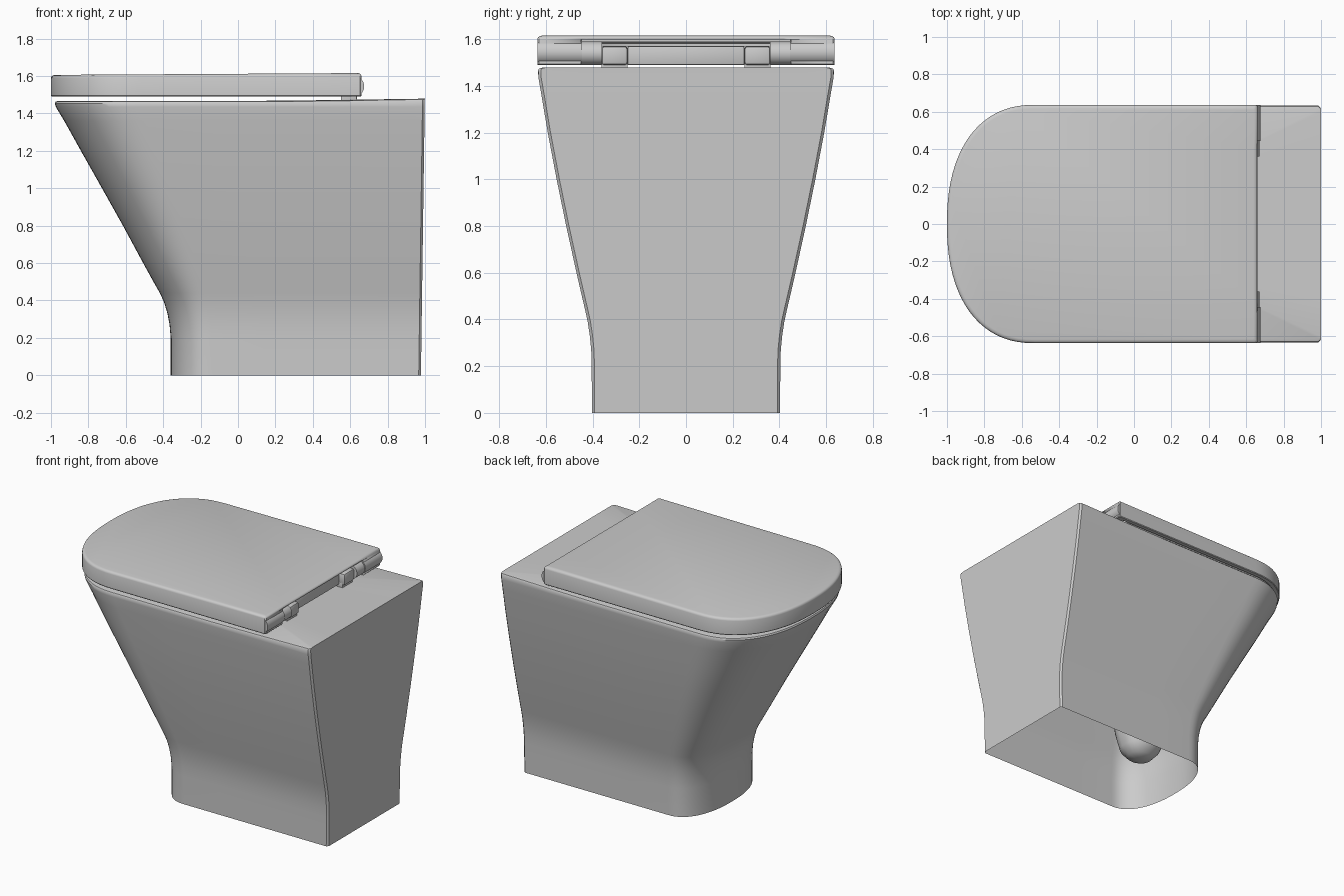
import bpy, bmesh, math
from mathutils import Vector

if "Cube" in bpy.data.objects:
    bpy.data.objects.remove(bpy.data.objects["Cube"])

P = 2 / 2.3  # superellipse power of the rounded nose


def d_ring(z, front, back, hw, a, c=0.012):
    """D-shaped outline: flat back at +x, rounded nose at -x."""
    fx = front + a
    half = [(back, -hw * 0.33), (back, -hw * 0.66), (back, -hw + c), (back - c, -hw)]
    half += [(back + (fx - back) * t, -hw) for t in (0.25, 0.5, 0.75)]
    for i in range(21):
        t = math.pi / 2 * i / 20
        half.append((fx - a * math.sin(t) ** P, -hw * max(math.cos(t), 0) ** P if i < 20 else 0))
    pts = half + [(x, -y) for x, y in reversed(half[:-1])]
    return [Vector((x, y, z)) for x, y in pts]


def oval_ring(guide, z, cx, rx, ry):
    """Oval whose points line up radially with a guide ring."""
    out = []
    for p in guide:
        t = math.atan2(p.y, p.x - cx)
        r = 1 / math.hypot(math.cos(t) / rx, math.sin(t) / ry)
        out.append(Vector((cx + r * math.cos(t), r * math.sin(t), z)))
    return out


def finish(name, bm, angle=35):
    me = bpy.data.meshes.new(name)
    bm.to_mesh(me)
    bm.free()
    ob = bpy.data.objects.new(name, me)
    bpy.context.collection.objects.link(ob)
    bpy.ops.object.select_all(action='DESELECT')
    ob.select_set(True)
    bpy.context.view_layer.objects.active = ob
    bpy.ops.object.shade_smooth_by_angle(angle=math.radians(angle))
    return ob


def loft(name, rings, start_cap=False, end_cap=False, closed=False):
    bm = bmesh.new()
    vr = [[bm.verts.new(p) for p in r] for r in rings]
    n = len(vr[0])
    pairs = list(zip(vr, vr[1:])) + ([(vr[-1], vr[0])] if closed else [])
    for a, b in pairs:
        for i in range(n):
            j = (i + 1) % n
            bm.faces.new((a[i], b[i], b[j], a[j]))
    if start_cap:
        bm.faces.new(vr[0])
    if end_cap:
        bm.faces.new(vr[-1][::-1])
    return finish(name, bm)


def box(name, lo, hi, bevel=0.006):
    bm = bmesh.new()
    bmesh.ops.create_cube(bm, size=1)
    for v in bm.verts:
        v.co = [lo[k] + (v.co[k] + 0.5) * (hi[k] - lo[k]) for k in range(3)]
    if bevel:
        bmesh.ops.bevel(bm, geom=bm.edges[:], offset=bevel, segments=2, affect='EDGES', profile=0.5)
    return finish(name, bm)


def barrel(name, x, z, r, y0, y1):
    bpy.ops.mesh.primitive_cylinder_add(vertices=32, radius=r, depth=abs(y1 - y0),
                                        location=(x, (y0 + y1) / 2, z), rotation=(math.pi / 2, 0, 0))
    ob = bpy.context.object
    ob.name = name
    bpy.ops.object.shade_smooth_by_angle(angle=math.radians(35))


# Pedestal: z, nose x, half width, nose length
profile = [(0, -0.36, 0.403, 0.22), (0.2, -0.36, 0.404, 0.22), (0.27, -0.366, 0.406, 0.22),
           (0.33, -0.377, 0.412, 0.225), (0.39, -0.395, 0.421, 0.235), (0.44, -0.418, 0.432, 0.245),
           (0.5, -0.452, 0.446, 0.26), (0.6, -0.507, 0.469, 0.285), (0.8, -0.615, 0.513, 0.325),
           (1.0, -0.727, 0.554, 0.365), (1.2, -0.84, 0.592, 0.4), (1.36, -0.929, 0.619, 0.43),
           (1.435, -0.974, 0.632, 0.445), (1.453, -0.98, 0.633, 0.447),
           (1.463, -0.975, 0.628, 0.442), (1.467, -0.96, 0.613, 0.427)]
rings = [d_ring(z, f, 0.978 + 0.014 * z, hw, a) for z, f, hw, a in profile]
for r in rings[-3:]:          # rear deck rises slightly
    for p in r:
        p.z += 0.012 * min(max((p.x - 0.4) / 0.5, 0), 1)
for p in rings[-3]:
    if p.x > 0.97:
        p.z += 0.004
# Bowl hanging inside the hollow pedestal
guide = rings[-1]
for b in [(1.467, -0.25, 0.57, 0.44), (1.44, -0.25, 0.55, 0.42), (1.2, -0.23, 0.49, 0.38),
          (0.9, -0.18, 0.37, 0.31), (0.6, -0.11, 0.26, 0.22), (0.35, -0.06, 0.18, 0.165),
          (0.22, -0.05, 0.135, 0.13), (0.165, -0.05, 0.085, 0.08), (0.15, -0.05, 0.03, 0.03)]:
    rings.append(oval_ring(guide, *b))
loft("pedestal_and_bowl", rings, end_cap=True)


# Lid: hollow cap, given as inset and height
def lid_ring(inset, z):
    r = d_ring(z, -1 + inset, 0.66 - inset, 0.637 - inset, 0.47 - inset, 0.008)
    if z > 1.55:
        for p in r:
            p.z += 0.006 * p.x
    return r


lid = loft("lid", [lid_ring(i, z) for i, z in
                   [(0.03, 1.585), (0.03, 1.49), (0.004, 1.49), (0, 1.495), (0, 1.595),
                    (0.003, 1.604), (0.009, 1.609), (0.02, 1.612)]], start_cap=True, end_cap=True)
# Rear notch in the lid for the hinges
cutter = box("notch_cutter", (0.56, -0.45, 1.4), (0.8, 0.45, 1.6), bevel=0)
mod = lid.modifiers.new("notch", 'BOOLEAN')
mod.operation, mod.object, mod.solver = 'DIFFERENCE', cutter, 'EXACT'
bpy.context.view_layer.objects.active = lid
bpy.ops.object.modifier_apply(modifier="notch")
bpy.data.objects.remove(cutter)

# Seat ring under the lid
outer = [d_ring(z, -1 + i, 0.55, 0.637 - i, 0.47 - i) for i, z in
         [(0.05, 1.495), (0.042, 1.503), (0.042, 1.56), (0.055, 1.572)]]
inner = [oval_ring(outer[0], z, -0.27, rx, ry) for z, rx, ry in
         [(1.572, 0.53, 0.4), (1.56, 0.515, 0.385), (1.495, 0.515, 0.385)]]
loft("seat", outer + inner, closed=True)
box("seat_rear_bar", (0.5, -0.25, 1.49), (0.61, 0.25, 1.57))

# Hinges, mirrored left and right
for side, s in (("left", -1), ("right", 1)):
    y0, y1 = sorted((s * 0.25, s * 0.362))
    box(side + "_hinge_block", (0.55, y0, 1.49), (0.65, y1, 1.57), 0.012)
    box(side + "_hinge_foot", (0.55, y0, 1.46), (0.635, y1, 1.51), 0.003)
    barrel(side + "_hinge_barrel", 0.62, 1.54, 0.05, s * 0.36, s * 0.45)
    barrel(side + "_lid_barrel", 0.62, 1.545, 0.055, s * 0.445, s * 0.635)
